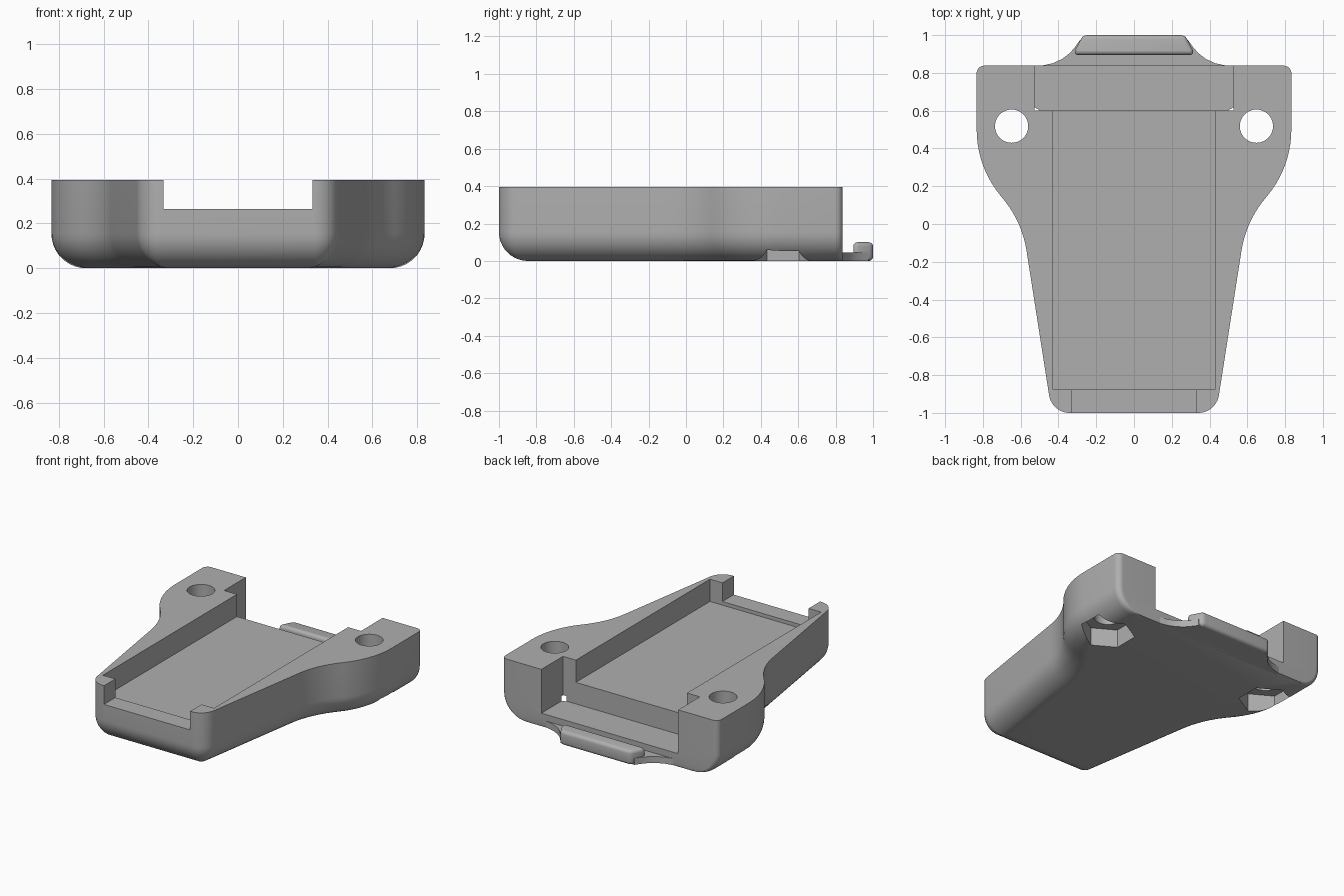
import bpy, bmesh, math
from mathutils import Vector

if "Cube" in bpy.data.objects:
    bpy.data.objects.remove(bpy.data.objects["Cube"], do_unlink=True)

grey = bpy.data.materials.new("plain grey")
grey.use_nodes = True
COLOUR = (0.43, 0.43, 0.43, 1)
grey.diffuse_color = COLOUR
grey.node_tree.nodes["Principled BSDF"].inputs["Base Color"].default_value = COLOUR

HEIGHT, ROUND = 0.395, 0.155


def loft(name, loops):
    """Closed solid through a stack of equal-length point loops."""
    bm = bmesh.new()
    rings = [[bm.verts.new(p) for p in loop] for loop in loops]
    n = len(rings[0])
    for low, high in zip(rings, rings[1:]):
        for i in range(n):
            j = (i + 1) % n
            bm.faces.new((low[i], low[j], high[j], high[i]))
    bm.faces.new(rings[0][::-1])
    bm.faces.new(rings[-1])
    bmesh.ops.remove_doubles(bm, verts=bm.verts, dist=1e-5)
    bmesh.ops.recalc_face_normals(bm, faces=bm.faces)
    mesh = bpy.data.meshes.new(name)
    bm.to_mesh(mesh)
    bm.free()
    mesh.materials.append(grey)
    obj = bpy.data.objects.new(name, mesh)
    bpy.context.collection.objects.link(obj)
    return obj


def prism(name, outline, z0, z1):
    return loft(name, [[(x, y, z) for x, y in outline] for z in (z0, z1)])


def box(name, half_x, y0, y1, z0, z1):
    return prism(name, [(-half_x, y0), (half_x, y0), (half_x, y1), (-half_x, y1)], z0, z1)


def ngon(cx, cy, radius, sides, turn=0.0):
    return [(cx + radius * math.cos(turn + math.tau * i / sides),
             cy + radius * math.sin(turn + math.tau * i / sides)) for i in range(sides)]


def activate(obj):
    bpy.ops.object.select_all(action="DESELECT")
    obj.select_set(True)
    bpy.context.view_layer.objects.active = obj


def cut(obj, cutter):
    activate(obj)
    mod = obj.modifiers.new("cut", "BOOLEAN")
    mod.operation, mod.solver, mod.object = "DIFFERENCE", "EXACT", cutter
    bpy.ops.object.modifier_apply(modifier=mod.name)
    bpy.data.objects.remove(cutter, do_unlink=True)


def smooth(obj):
    activate(obj)
    bpy.ops.object.shade_smooth_by_angle(angle=math.radians(30))


# Plan of the body: corner x, corner y, corner radius
HALF = [(0.435, -1.0, 0.11), (0.593, 0.013, 0.57), (0.833, 0.302, 0.55), (0.833, 0.838, 0.04)]
CORNERS = HALF + [(-x, y, r) for x, y, r in reversed(HALF)]


def body_outline(inset, steps=10):
    """Plan with filleted corners, inset everywhere except along the rear."""
    n = len(CORNERS)
    pts = [Vector(c[:2]) for c in CORNERS]
    dirs = [(pts[(i + 1) % n] - pts[i]).normalized() for i in range(n)]
    rear = len(HALF) - 1
    offs = [0 if i == rear else inset for i in range(n)]
    result = []
    for i in range(n):
        a, b = dirs[i - 1], dirs[i]
        na, nb = Vector((-a.y, a.x)), Vector((-b.y, b.x))
        pa, pb = pts[i] + na * offs[i - 1], pts[i] + nb * offs[i]
        turn = a.x * b.y - a.y * b.x
        gap = pb - pa
        corner = pa + a * ((gap.x * b.y - gap.y * b.x) / turn)
        radius = CORNERS[i][2]
        if i not in (rear, rear + 1):
            radius = max(radius - math.copysign(inset, turn), 0)
        angle = math.atan2(turn, a.dot(b))
        side = math.copysign(radius, turn)
        centre = corner - a * radius * math.tan(abs(angle) / 2) + na * side
        for k in range(steps + 1):
            t = angle * k / steps
            result.append(centre - side * (na * math.cos(t) - a * math.sin(t)))
    return result


# Body with rounded lower edge
loops = []
for k in range(11):
    t = math.pi / 2 * k / 10
    z = ROUND * (1 - math.cos(t))
    loops.append([(p.x, p.y, z) for p in body_outline(ROUND * (1 - math.sin(t)))])
loops.append([(p.x, p.y, HEIGHT) for p in body_outline(0)])
body = loft("body", loops)

# Main tray, front opening and deep rear bay
cut(body, box("tray_cutter", 0.428, -0.875, 0.65, 0.24, 0.6))
cut(body, box("front_cutter", 0.332, -1.1, -0.8, 0.265, 0.6))
cut(body, box("rear_cutter", 0.527, 0.6, 0.95, 0.09, 0.6))

# Screw holes with hexagonal nut recesses underneath
for side in (-1, 1):
    x, y = side * 0.648, 0.518
    cut(body, prism("hole_cutter", ngon(x, y, 0.088, 40), -0.1, 0.6))
    cut(body, prism("nut_cutter", ngon(x, y, 0.17, 6, math.pi / 6), -0.1, 0.125))
smooth(body)

# Rear lip with flared sides
flare = [(0.49, 0.838), (0.43, 0.851), (0.38, 0.874), (0.34, 0.905), (0.31, 0.94), (0.285, 0.975)]
lip_half = [(0.49, 0.81)] + flare
lip = prism("rear_lip", lip_half + [(-x, y) for x, y in reversed(lip_half)], 0.0, 0.045)
smooth(lip)

# Raised finger bar along the lip
bar_half = [(0.318, 0.895), (0.31, 0.925), (0.27, 1.0)]
bar = prism("finger_bar", bar_half + [(-x, y) for x, y in reversed(bar_half)], 0.0, 0.1)
activate(bar)
bevel = bar.modifiers.new("round", "BEVEL")
bevel.width, bevel.segments = 0.022, 4
bevel.limit_method, bevel.angle_limit = "ANGLE", math.radians(35)
bpy.ops.object.modifier_apply(modifier=bevel.name)
smooth(bar)
